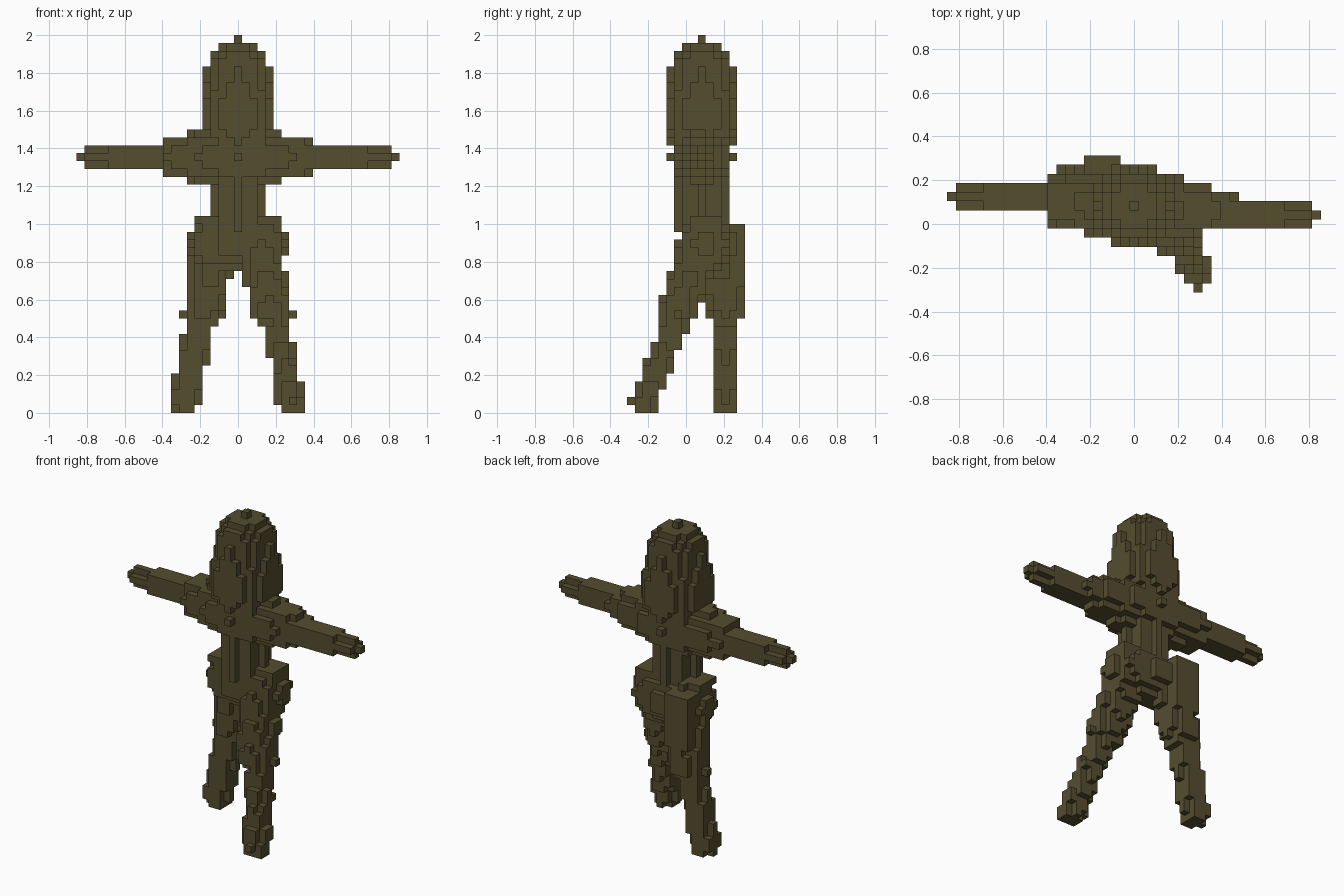
import bpy
import math
from mathutils import Vector

cube = bpy.data.objects.get("Cube")
if cube:
    bpy.data.objects.remove(cube, do_unlink=True)

UNIT = 2 / 48          # edge length of one block
MID_Y = 7              # block row lying on y = 0

olive = bpy.data.materials.new("dark_olive")
olive.use_nodes = True
colour = (0.091, 0.074, 0.028, 1)
olive.diffuse_color = colour
shader = next(n for n in olive.node_tree.nodes if n.type == 'BSDF_PRINCIPLED')
shader.inputs["Base Color"].default_value = colour
shader.inputs["Roughness"].default_value = 0.9


def box(x, y, z):
    """Blocks in inclusive index ranges."""
    return {(i, j, k) for i in range(min(x), max(x) + 1)
            for j in range(y[0], y[1] + 1) for k in range(z[0], z[1] + 1)}


def limb(a, ra, b, rb, caps=True):
    """Blocks inside a tapered limb from a to b, with round or flat ends."""
    a, b = Vector(a), Vector(b)
    axis, r = b - a, math.ceil(max(ra, rb))
    lo = [math.floor(min(p, q)) - r for p, q in zip(a, b)]
    hi = [math.ceil(max(p, q)) + r for p, q in zip(a, b)]
    out = set()
    for c in box((lo[0], hi[0]), (lo[1], hi[1]), (max(lo[2], 0), hi[2])):
        p = Vector(c)
        t = (p - a).dot(axis) / axis.length_squared
        if not caps and not -0.03 <= t <= 1.03:
            continue
        t = min(max(t, 0), 1)
        if (p - a - axis * t).length <= ra + (rb - ra) * t + 0.001:
            out.add(c)
    return out


parts = {}

# Head: long rounded form with a domed top
parts["head"] = (limb((0, 9, 39), 4.48, (0, 9, 43), 4)
                 | limb((0, 9, 36), 4.48, (0, 9, 39), 4.48)
                 | limb((0, 9, 34), 4, (0, 9, 36), 4.48))

# Torso and tilted pelvis with a flat waist ledge
parts["torso"] = limb((0, 9, 23), 3, (0, 9, 32), 3.05)
parts["pelvis"] = (limb((-3, 10.5, 21), 3.4, (3, 9.3, 21), 3.4)
                   | box((-5, 5), (8, 11), (24, 24)))

# Shoulders and arms: the left arm swings slightly forward
for side, s, r_end in (("left", 1, 2.4), ("right", -1, 2.6)):
    parts[side + "_shoulder"] = limb((0, 9, 32), 4.1, (9 * s, 9 - 0.45 * s, 32), r_end, False)
    c = 8 if s > 0 else 10
    arm = box((9 * s, 16 * s), (c - 1, c + 1), (31, 33))
    arm |= box((16 * s, 19 * s), (c - 1, c + 1), (32, 32))
    arm |= box((16 * s, 19 * s), (c, c), (31, 33))
    arm |= {(20 * s, c, 32)}
    if s > 0:
        arm |= box((9, 10), (7, 10), (31, 33)) | {(11, 10, 32)}
    parts[side + "_arm"] = arm

# Legs: hip, knee, shin top and ankle centres; the left leg strides forward
legs = {
    "left": (1, (3.0, 8.6, 20), 2.8, (4.1, 5.9, 12.6), 2.4,
             (4.7, 5.9, 11.5), 1.65, (6.8, 1.8, 1)),
    "right": (-1, (-3.1, 11, 20), 2.9, (-4.1, 12, 12.8), 2.4,
              (-4.6, 12, 12), 1.8, (-6.8, 12, 1)),
}
for side, (s, hip, r_hip, knee, r_knee, top, r_shin, ankle) in legs.items():
    parts[side + "_thigh"] = (limb(hip, r_hip, knee, r_knee)
                              | {(7 * s, round(knee[1]), 12)})
    parts[side + "_shin"] = limb(top, r_shin, ankle, r_shin)

# Full back of the right thigh, narrowing to a ridge
parts["right_thigh"] |= box((-5, -2), (12, 14), (16, 23)) | box((-4, -3), (12, 14), (12, 15))

# Feet
parts["left_foot"] = (box((6, 8), (1, 2), (0, 0)) | box((5, 8), (2, 2), (1, 2))
                      | box((7, 7), (0, 1), (1, 1)))
parts["right_foot"] = (box((-8, -6), (12, 12), (0, 0)) | box((-8, -5), (12, 12), (1, 2))
                       | box((-7, -6), (11, 13), (0, 1)) | {(-8, 13, 1)})

solid = set().union(*parts.values())

# Corner offsets of the face on each side of a block, wound outwards
SIDES = {}
for ax in range(3):
    u, v = (ax + 1) % 3, (ax + 2) % 3
    for sign in (-1, 1):
        ring = []
        for du, dv in ((0, 0), (1, 0), (1, 1), (0, 1))[::sign]:
            p = [0, 0, 0]
            p[ax], p[u], p[v] = (sign + 1) // 2, du, dv
            ring.append(tuple(p))
        step = [0, 0, 0]
        step[ax] = sign
        SIDES[tuple(step)] = ring


def build(name, cells):
    """Skin the exposed block faces of one part."""
    index, verts, faces = {}, [], []
    for c in sorted(cells):
        for step, ring in SIDES.items():
            if tuple(p + q for p, q in zip(c, step)) in solid:
                continue
            face = []
            for off in ring:
                k = tuple(p + q for p, q in zip(c, off))
                if k not in index:
                    index[k] = len(verts)
                    verts.append(((k[0] - 0.5) * UNIT, (k[1] - MID_Y - 0.5) * UNIT, k[2] * UNIT))
                face.append(index[k])
            faces.append(face)
    mesh = bpy.data.meshes.new(name)
    mesh.from_pydata(verts, [], faces)
    mesh.materials.append(olive)
    bpy.context.collection.objects.link(bpy.data.objects.new(name, mesh))


# Each block belongs to the first part that claims it
used = set()
for name, cells in parts.items():
    build(name, cells - used)
    used |= cells
